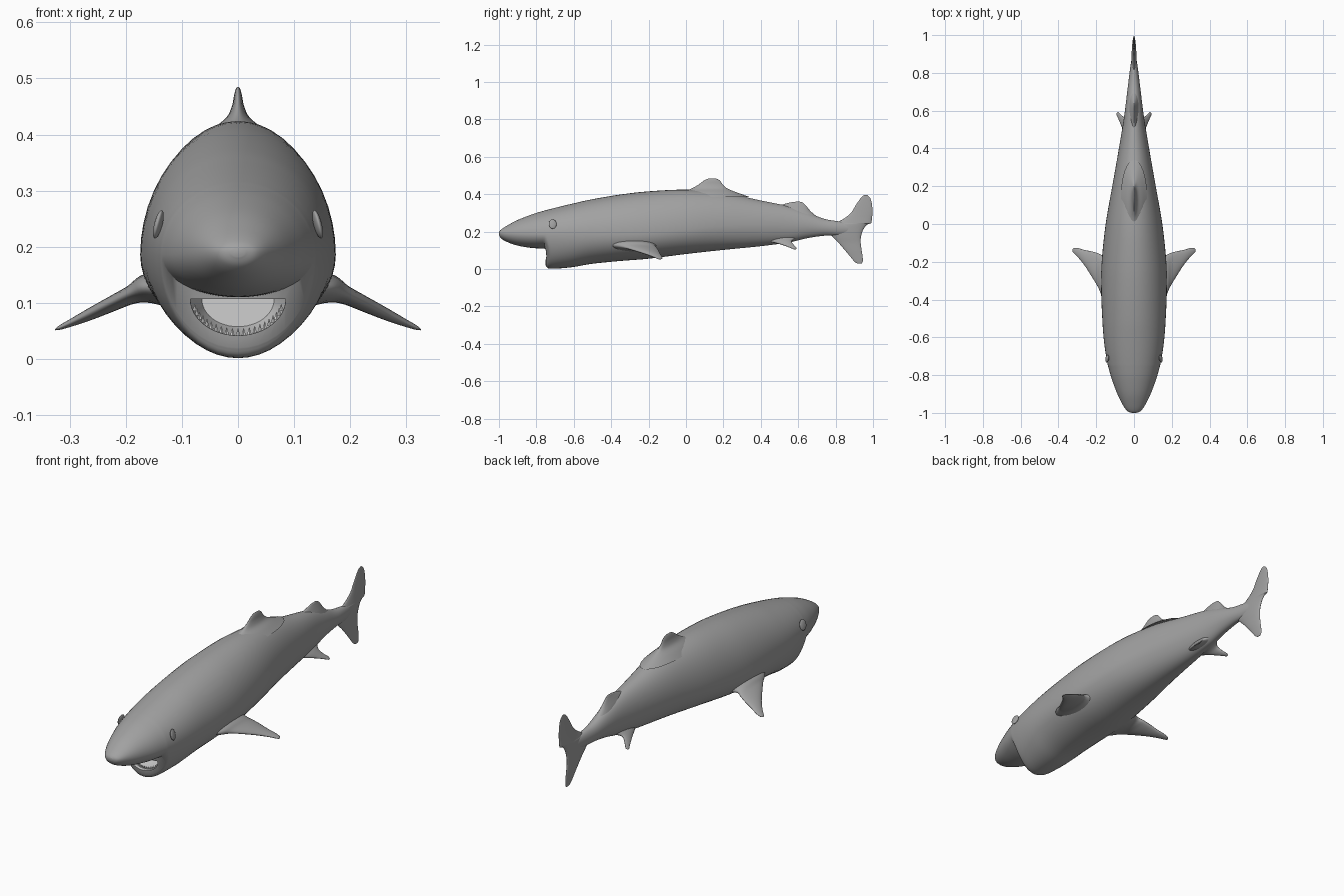
import bpy, bmesh, math
from mathutils import Vector

if "Cube" in bpy.data.objects:
    bpy.data.objects.remove(bpy.data.objects["Cube"])


def material(name, v):
    m = bpy.data.materials.new(name)
    m.diffuse_color = (v, v, v, 1)
    m.use_nodes = True
    m.node_tree.nodes["Principled BSDF"].inputs["Base Color"].default_value = m.diffuse_color
    return m


SKIN = material("grey skin", 0.36)
PALE = material("pale mouth", 0.62)


def resample(rows, n):
    """Smooth curve through rows of numbers, n steps per span."""
    out = []
    for i in range(len(rows) - 1):
        p0, p1, p2, p3 = (rows[max(0, min(len(rows) - 1, i + k))] for k in (-1, 0, 1, 2))
        for s in range(n):
            t = s / n
            out.append([b + 0.5 * t * (c - a + t * (2*a - 5*b + 4*c - d + t * (3*(b - c) + d - a)))
                        for a, b, c, d in zip(p0, p1, p2, p3)])
    return out + [list(rows[-1])]


def loft(name, rings, mat=SKIN, angle=40):
    """Skin closed rings of points and cap both ends."""
    bm = bmesh.new()
    vs = [[bm.verts.new(p) for p in r] for r in rings]
    n = len(rings[0])
    for a, b in zip(vs, vs[1:]):
        for i in range(n):
            bm.faces.new((a[i], a[(i + 1) % n], b[(i + 1) % n], b[i]))
    bm.faces.new(vs[0])
    bm.faces.new(vs[-1])
    bmesh.ops.recalc_face_normals(bm, faces=bm.faces)
    me = bpy.data.meshes.new(name)
    bm.to_mesh(me)
    bm.free()
    ob = bpy.data.objects.new(name, me)
    bpy.context.collection.objects.link(ob)
    me.materials.append(mat)
    smooth(ob, angle)
    return ob


def smooth(ob, angle=40):
    bpy.ops.object.select_all(action='DESELECT')
    ob.select_set(True)
    bpy.context.view_layer.objects.active = ob
    bpy.ops.object.shade_smooth_by_angle(angle=math.radians(angle))


# Body: y, bottom z, top z, half width, z of widest line
snout = [(-1.0, .182, .198, .012, .19), (-.99, .165, .21, .035, .19), (-.96, .146, .23, .058, .19),
         (-.9, .125, .262, .088, .188), (-.82, .112, .293, .118, .186), (-.757, .11, .312, .136, .185)]
trunk = [(-.75, .02, .314, .138, .185), (-.735, .003, .318, .141, .185), (-.68, .003, .332, .151, .185),
         (-.6, .011, .351, .161, .185), (-.5, .028, .373, .168, .185), (-.35, .043, .398, .174, .185),
         (-.2, .055, .415, .171, .19), (0, .08, .424, .15, .21), (.2, .102, .408, .115, .23),
         (.4, .122, .366, .08, .235), (.55, .142, .335, .055, .235), (.65, .165, .302, .042, .232),
         (.74, .178, .268, .031, .222), (.82, .18, .254, .021, .217), (.9, .19, .24, .009, .215)]


def body_ring(row, jaw):
    y, zb, zt, w, zc = row
    ring = []
    for i in range(48):
        a = math.tau * i / 48
        x, s = w * math.cos(a), math.sin(a)
        z = zc + s * ((zt - zc) if s > 0 else (zc - zb))
        # the jaw front curves back towards the mouth corners
        dy = 2.2 * x * x * max(0, 1 - (y + .75) / .2) * max(0, -s) if jaw else 0
        ring.append((x, y + dy, z))
    return ring


body = loft("body", [body_ring(r, False) for r in resample(snout, 5)]
            + [body_ring(r, True) for r in resample(trunk, 5)])


# Mouth: half-oval cavity cut into the jaw
def mouth_ring(y, k):
    arc = [math.pi + math.pi * i / 24 for i in range(25)]
    return [(.086 * k * math.cos(a), y, .107 + .066 * k * math.sin(a)) for a in arc]


cutter = loft("mouth_cutter", [mouth_ring(-.78, 1), mouth_ring(-.70, .97), mouth_ring(-.63, .75)], PALE)
body.data.materials.append(PALE)
mod = body.modifiers.new("mouth", 'BOOLEAN')
mod.operation, mod.solver, mod.object = 'DIFFERENCE', 'EXACT', cutter
mod.material_mode = 'TRANSFER'
bpy.context.view_layer.objects.active = body
bpy.ops.object.modifier_apply(modifier="mouth")
bpy.data.objects.remove(cutter)
smooth(body)

# Lower teeth along the lip
bm = bmesh.new()
for i in range(21):
    a = math.pi * (1.1 + .8 * i / 20)
    x, z = .081 * math.cos(a), .107 + .063 * math.sin(a)
    r = bmesh.ops.create_cone(bm, segments=6, radius1=.0045, radius2=.0005, depth=.013, cap_ends=True)
    bmesh.ops.translate(bm, verts=r['verts'], vec=(x, -.733 + 2.2 * x * x, z + .004))
me = bpy.data.meshes.new("teeth")
bm.to_mesh(me)
bm.free()
me.materials.append(PALE)
bpy.context.collection.objects.link(bpy.data.objects.new("teeth", me))


def fin(name, rows, normal, n=4):
    """Rows: leading point, trailing point, half thickness."""
    nrm = Vector(normal).normalized()
    rings = []
    for r in resample(rows, n):
        a, b, h = Vector(r[:3]), Vector(r[3:6]), max(r[6], .0008)
        rings.append([a.lerp(b, (1 - math.cos(t)) / 2) + nrm * h * math.sin(t)
                      for t in (math.tau * i / 24 for i in range(24))])
    return loft(name, rings, angle=60)


def upright(name, rows):
    """Rows: z, leading y, trailing y, half thickness."""
    return fin(name, [(0, a, z, 0, b, z, h) for z, a, b, h in rows], (1, 0, 0))


upright("first_dorsal_fin", [(.385, -.06, .34, .07), (.41, -.02, .27, .045), (.43, .03, .222, .021),
                             (.45, .065, .198, .011), (.47, .092, .183, .007), (.481, .112, .168, .004),
                             (.485, .13, .152, .001)])
upright("second_dorsal_fin", [(.28, .44, .70, .034), (.31, .46, .665, .025), (.335, .49, .645, .014),
                              (.35, .535, .63, .007), (.357, .565, .62, .004), (.36, .59, .608, .001)])
upright("tail_fin", [(.028, .918, .938, .001), (.04, .9, .945, .003), (.07, .875, .944, .005),
                     (.1, .85, .939, .007), (.14, .815, .934, .009), (.17, .785, .935, .012),
                     (.2, .76, .943, .014), (.225, .76, .957, .014), (.24, .785, .974, .013),
                     (.245, .80, .99, .012), (.27, .845, .994, .009), (.3, .882, .997, .007),
                     (.34, .907, .995, .005), (.375, .931, .987, .003), (.39, .945, .975, .002),
                     (.396, .956, .966, .001)])

for side, s in (("right", 1), ("left", -1)):
    # Pectoral fins
    fin(side + "_pectoral_fin",
        [(s*.12, -.42, .125, s*.12, -.15, .125, .042), (s*.165, -.385, .125, s*.165, -.165, .122, .026),
         (s*.19, -.335, .117, s*.19, -.155, .112, .017), (s*.22, -.285, .103, s*.22, -.146, .098, .014),
         (s*.26, -.222, .083, s*.26, -.138, .08, .011), (s*.295, -.178, .066, s*.295, -.128, .065, .007),
         (s*.317, -.156, .056, s*.317, -.127, .056, .004), (s*.326, -.146, .052, s*.326, -.136, .052, .001)],
        (s*.42, 0, 1))
    # Pelvic fins
    fin(side + "_pelvic_fin",
        [(s*.02, .42, .155, s*.02, .59, .165, .022), (s*.045, .465, .145, s*.045, .565, .15, .012),
         (s*.065, .515, .13, s*.065, .575, .13, .007), (s*.083, .557, .114, s*.083, .592, .112, .004),
         (s*.092, .575, .106, s*.092, .588, .105, .001)], (s*.6, 0, 1), 3)
    # Eyes
    bpy.ops.mesh.primitive_uv_sphere_add(segments=24, ring_count=12, location=(s*.142, -.713, .24))
    eye = bpy.context.object
    eye.name = side + "_eye"
    eye.scale = (.007, .021, .026)
    eye.rotation_euler = (0, -s*.25, s*.13)
    eye.data.materials.append(SKIN)
    smooth(eye)
